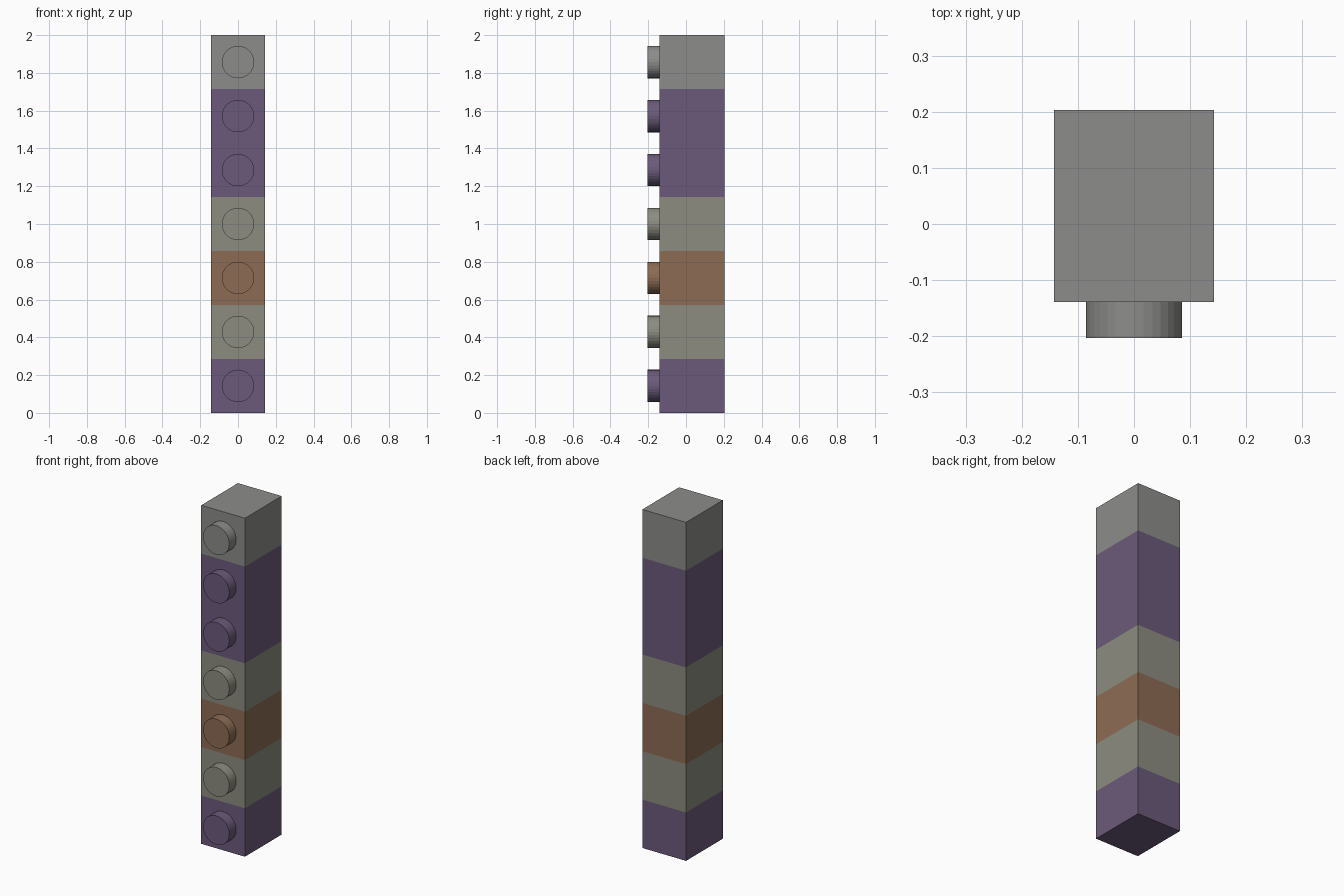
import bpy, bmesh
from math import pi
from mathutils import Matrix

if "Cube" in bpy.data.objects:
    bpy.data.objects.remove(bpy.data.objects["Cube"])

N = 7
S = 2 / N                      # block width and height
DEPTH = S * 1.2                # block depth, front to back
STUD_R, STUD_H = S * 0.3, S * 0.225
BACK = (DEPTH + STUD_H) / 2
FRONT = BACK - DEPTH


def material(name, rgb):
    m = bpy.data.materials.new(name)
    m.diffuse_color = (*rgb, 1)
    m.use_nodes = True
    m.node_tree.nodes["Principled BSDF"].inputs["Base Color"].default_value = m.diffuse_color
    return m


purple = material("purple", (0.148, 0.102, 0.195))
pale = material("pale_olive", (0.265, 0.265, 0.22))
orange = material("orange_brown", (0.265, 0.148, 0.088))
grey = material("dark_grey", (0.265, 0.265, 0.255))


def finish(name, bm, mat):
    me = bpy.data.meshes.new(name)
    bm.to_mesh(me)
    bm.free()
    me.materials.append(mat)
    ob = bpy.data.objects.new(name, me)
    bpy.context.collection.objects.link(ob)


# Stack of solid blocks, each with one stud facing the front (bottom to top)
for i, mat in enumerate([purple, pale, orange, pale, purple, purple, grey]):
    z = (i + 0.5) * S

    # Block body
    bm = bmesh.new()
    bmesh.ops.create_cube(bm, size=1, matrix=Matrix.Translation(
        (0, (FRONT + BACK) / 2, z)) @ Matrix.Diagonal((S, DEPTH, S, 1)))
    finish(f"block_{i + 1}", bm, mat)

    # Round stud
    bm = bmesh.new()
    bmesh.ops.create_cone(
        bm, cap_ends=True, segments=32, radius1=STUD_R, radius2=STUD_R,
        depth=STUD_H, matrix=Matrix.Translation(
            (0, FRONT - STUD_H / 2, z)) @ Matrix.Rotation(pi / 2, 4, 'X'))
    finish(f"stud_{i + 1}", bm, mat)
